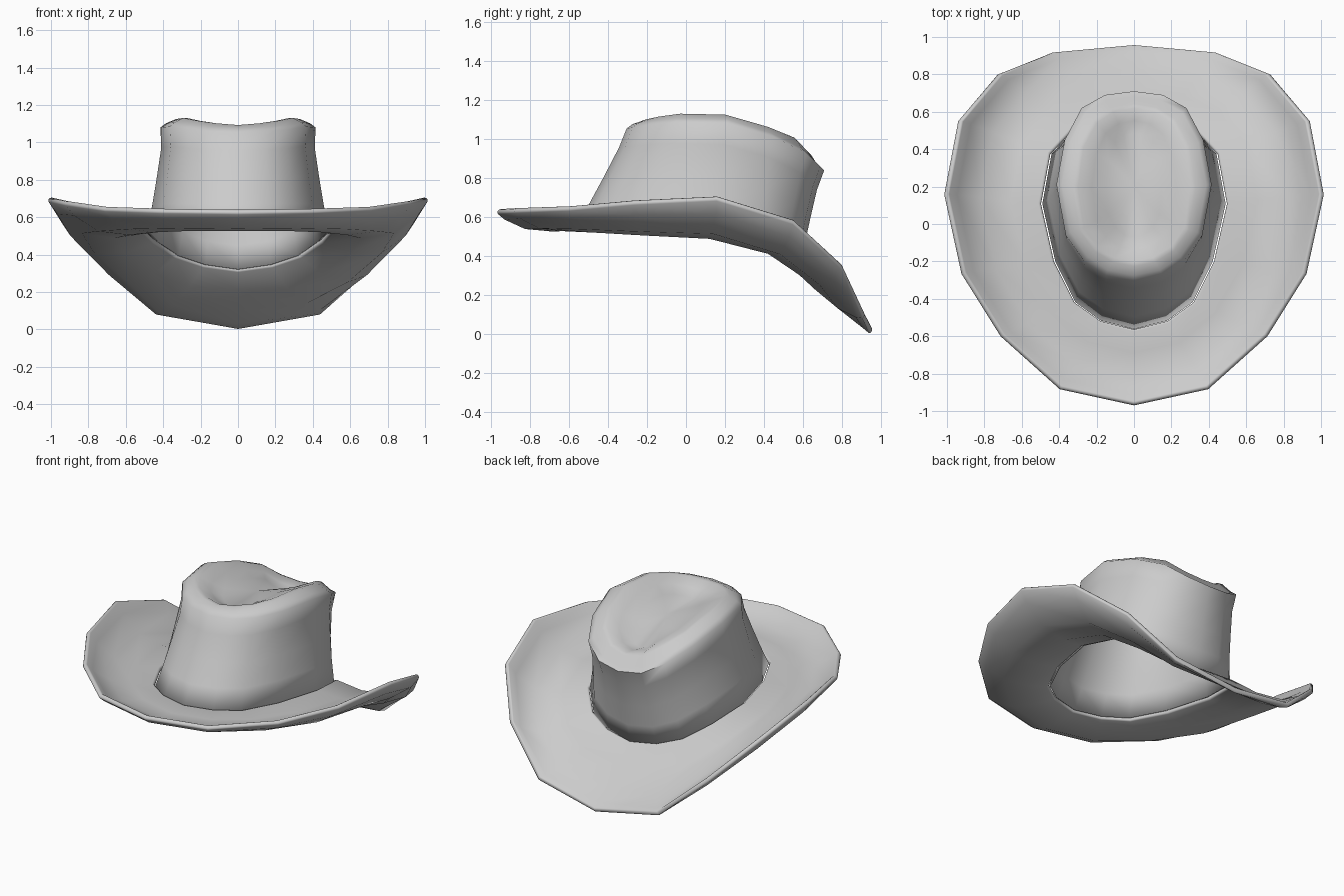
import bpy
from mathutils import Vector

if "Cube" in bpy.data.objects:
    bpy.data.objects.remove(bpy.data.objects["Cube"])

# Half outlines run front (-y) -> right side -> back (+y); the left side is mirrored
EDGE = [(0, -.955, .645), (.39, -.87, .65), (.70, -.59, .66), (.905, -.26, .69), (.995, .16, .71),
        (.92, .55, .59), (.71, .80, .36), (.43, .92, .105), (0, .96, .025)]
BASE = [(0, -.565, .565), (.18, -.52, .565), (.32, -.42, .56), (.43, -.2, .555), (.50, .11, .54),
        (.45, .38, .49), (.33, .51, .41), (.18, .57, .36), (0, .59, .335)]
RIM = [(0, -.305, 1.055), (.15, -.275, 1.06), (.265, -.2, 1.07), (.365, -.06, 1.085), (.415, .21, 1.08),
       (.37, .45, 1.01), (.28, .62, .93), (.155, .69, .86), (0, .71, .84)]
CREST = [(0, -.20, 1.09), (.10, -.18, 1.10), (.20, -.12, 1.115), (.27, -.02, 1.13), (.30, .2, 1.125),
         (.27, .41, 1.065), (.20, .54, 1.015), (.11, .60, .95), (0, .62, .93)]
DROP = [.05, .05, .06, .09, .11, .12, .10, .04, 0]


def blend(a, b, t, sx=1, sy=1, drop=0):
    """Outline between a and b, scaled about the crown centre and lowered by DROP."""
    out = []
    for p, q, d in zip(a, b, DROP):
        v = Vector(p).lerp(Vector(q), t)
        out.append((v.x * sx, .15 + (v.y - .15) * sy, v.z - d * drop))
    return out


def loft(name, halves, thickness, cap=None):
    """Skin a stack of mirrored outlines, optionally closed to a centre point."""
    verts, faces = [], []
    for h in halves:
        verts += h + [(-x, y, z) for x, y, z in h[-2:0:-1]]
    n = 2 * len(halves[0]) - 2
    for r in range(len(halves) - 1):
        for i in range(n):
            j = (i + 1) % n
            faces.append((r*n + i, r*n + j, r*n + n + j, r*n + n + i))
    if cap:
        verts.append(cap)
        k = (len(halves) - 1) * n
        faces += [(k + i, k + (i + 1) % n, len(verts) - 1) for i in range(n)]
    me = bpy.data.meshes.new(name)
    me.from_pydata(verts, [], faces)
    ob = bpy.data.objects.new(name, me)
    bpy.context.collection.objects.link(ob)
    s = ob.modifiers.new("thickness", 'SOLIDIFY')
    s.thickness, s.offset = thickness, -1
    return ob


def smooth(ob, angle):
    bpy.ops.object.select_all(action='DESELECT')
    bpy.context.view_layer.objects.active = ob
    ob.select_set(True)
    bpy.ops.object.shade_smooth_by_angle(angle=angle)


# Brim: curled-up sides, drooping back, rounded edge
brim = loft("brim", [EDGE, blend(BASE, EDGE, .9, drop=.5), blend(BASE, EDGE, .65, drop=1),
                     blend(BASE, EDGE, .32, drop=.7), BASE], .03)
b = brim.modifiers.new("rounded_edge", 'BEVEL')
b.width, b.segments, b.limit_method, b.angle_limit = .011, 2, 'ANGLE', 1.0
smooth(brim, 1.1)

# Crown: waisted wall, rounded rim and a dent pressed into the top
shoulder = [(x * .93, .2 + (y - .2) * .94, z + .022) for x, y, z in RIM]
slope = blend(RIM, CREST, .75)
slope = [(x, y, z + .012) for x, y, z in slope]
floor = [(x * .5, .2 + (y - .2) * .68, z - .07 + .05 * max(0, (y - .2) / .42)) for x, y, z in CREST]
inner = [((f[0] + c[0]) / 2, (f[1] + c[1]) / 2, (f[2] + c[2]) / 2) for f, c in zip(floor, CREST)]
crown = loft("crown", [blend(BASE, RIM, -.03, .975, .985), blend(BASE, RIM, .22, .955, .98),
                       blend(BASE, RIM, .5, .95, .975), blend(BASE, RIM, .8, .95, .975),
                       RIM, shoulder, slope, CREST, inner, floor], .012, cap=(0, .2, 1.025))
smooth(crown, 1.2)
